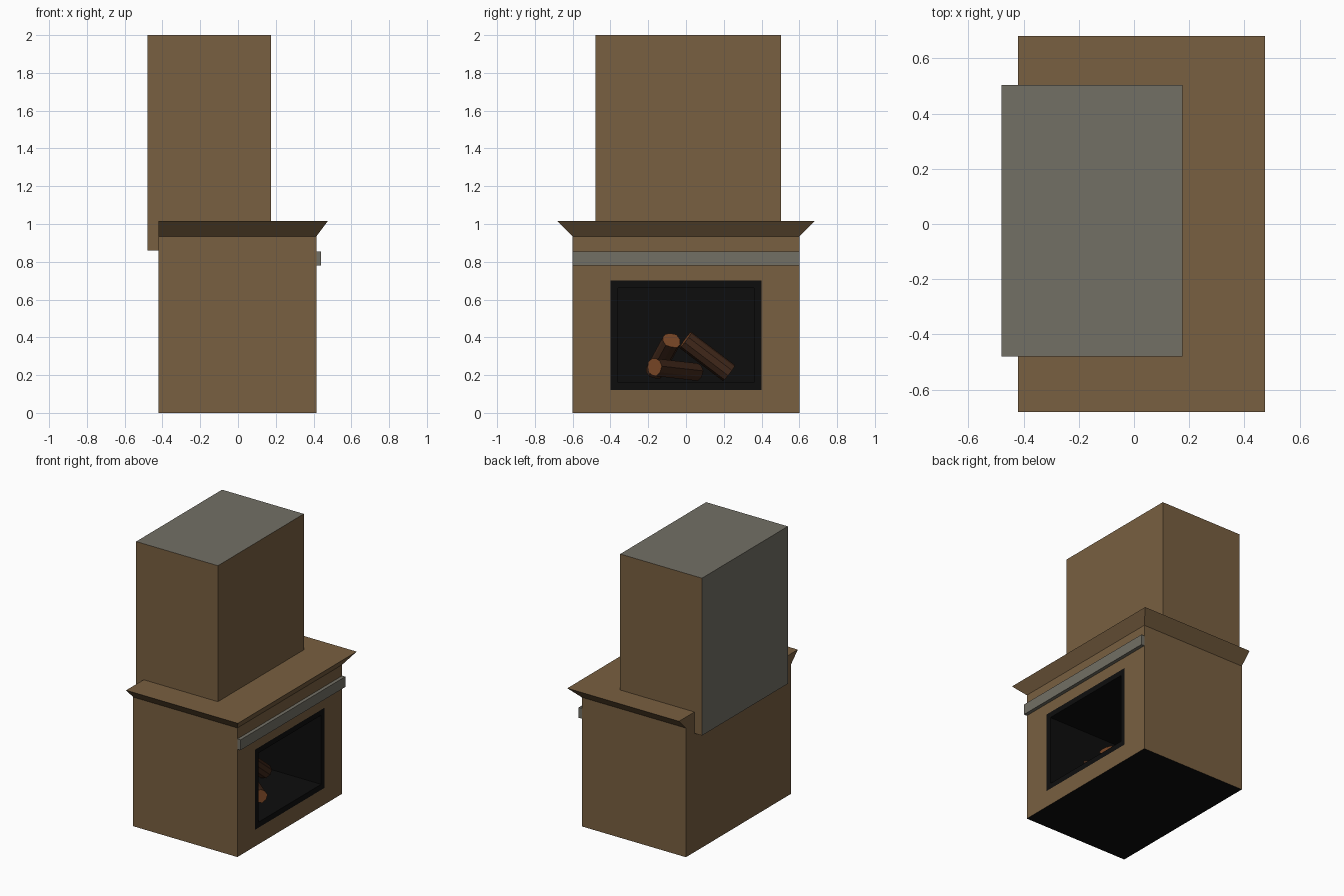
import bpy, bmesh, math, random
from mathutils import Vector

if "Cube" in bpy.data.objects:
    bpy.data.objects.remove(bpy.data.objects["Cube"])

random.seed(4)


def material(name, rgb):
    m = bpy.data.materials.new(name)
    m.diffuse_color = (*rgb, 1)
    m.use_nodes = True
    m.node_tree.nodes["Principled BSDF"].inputs["Base Color"].default_value = m.diffuse_color
    return m


BROWN = material("brown_plaster", (0.19, 0.115, 0.052))
STONE = material("grey_stone", (0.17, 0.16, 0.13))
BLACK = material("soot_black", (0.004, 0.004, 0.004))
BARK = material("bark", (0.055, 0.022, 0.011))
WOOD = material("cut_wood", (0.2, 0.065, 0.02))


def loft(name, rings, mats, slots):
    """Join successive rings; slots = start cap, each band, end cap."""
    bm = bmesh.new()
    loops = [[bm.verts.new(p) for p in r] for r in rings]
    n = len(loops[0])
    bm.faces.new(loops[0][::-1]).material_index = slots[0]
    for a, b, s in zip(loops, loops[1:], slots[1:-1]):
        for i in range(n):
            j = (i + 1) % n
            bm.faces.new((a[i], a[j], b[j], b[i])).material_index = s
    bm.faces.new(loops[-1]).material_index = slots[-1]
    bmesh.ops.recalc_face_normals(bm, faces=bm.faces)
    me = bpy.data.meshes.new(name)
    bm.to_mesh(me)
    bm.free()
    for m in mats:
        me.materials.append(m)
    ob = bpy.data.objects.new(name, me)
    bpy.context.collection.objects.link(ob)
    return ob


def rect_x(x, y, z0, z1):
    return [(x, -y, z0), (x, y, z0), (x, y, z1), (x, -y, z1)]


def rect_z(z, x0, x1, y0, y1):
    return [(x0, y0, z), (x1, y0, z), (x1, y1, z), (x0, y1, z)]


def recolour(ob, axis, sign, slot):
    for p in ob.data.polygons:
        if p.normal[axis] * sign > 0.9:
            p.material_index = slot


# Body with black frame and hollow firebox on the +x side
body = loft("hearth_body",
            [rect_x(-0.42, 0.6, 0, 0.935), rect_x(0.415, 0.6, 0, 0.935),
             rect_x(0.415, 0.4, 0.12, 0.70), rect_x(0.415, 0.36, 0.16, 0.66),
             rect_x(-0.2, 0.36, 0.16, 0.66)],
            [BROWN, BLACK], [0, 0, 0, 1, 1, 1])
recolour(body, 2, -1, 1)

# Flared mantel shelf, flush at the back
loft("mantel_shelf",
     [rect_z(0.935, -0.42, 0.415, -0.6, 0.6), rect_z(1.015, -0.42, 0.475, -0.68, 0.68)],
     [BROWN], [0, 0, 0])

# Chimney breast with bare stone top and back
chimney = loft("chimney_breast",
               [rect_z(0.86, -0.48, 0.175, -0.48, 0.503),
                rect_z(2.0, -0.48, 0.175, -0.48, 0.503)],
               [BROWN, STONE], [1, 0, 1])
recolour(chimney, 0, -1, 1)

# Stone band below the shelf
loft("stone_band", [rect_x(0.41, 0.6, 0.78, 0.855), rect_x(0.44, 0.6, 0.78, 0.855)],
     [STONE], [0, 0, 0])


# Rough-sided logs leaning together
def log(name, start, end, radius):
    a, b = Vector(start), Vector(end)
    d = (b - a).normalized()
    u = d.orthogonal().normalized()
    v = d.cross(u)
    radii = [radius * random.uniform(0.82, 1.08) for _ in range(10)]
    rings = [[c + (u * math.cos(i * math.tau / 10) + v * math.sin(i * math.tau / 10)) * r
              for i, r in enumerate(radii)] for c in (a, b)]
    loft(name, rings, [BARK, WOOD], [1, 0, 1])


log("front_log", (0.29, -0.17, 0.245), (0.04, 0.05, 0.22), 0.053)
log("left_log", (0.17, -0.08, 0.385), (-0.03, -0.17, 0.22), 0.053)
log("right_log", (0.08, 0.0, 0.39), (0.05, 0.23, 0.215), 0.055)
